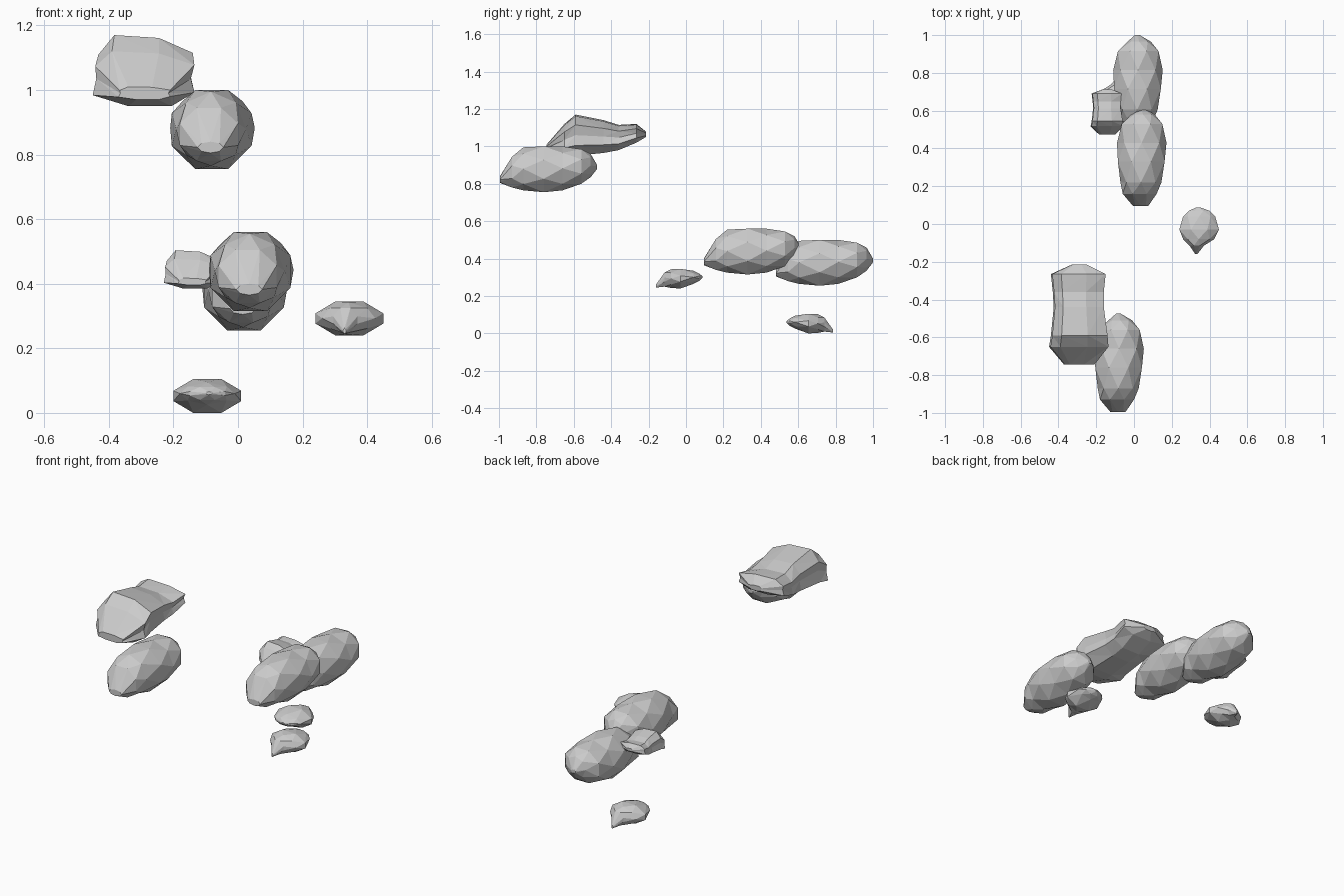
import bpy, bmesh
from math import cos, sin, pi

if "Cube" in bpy.data.objects:
    bpy.data.objects.remove(bpy.data.objects["Cube"])


def round_section(t):
    return cos(2 * pi * t), sin(2 * pi * t)


def lens_section(t):
    s = sin(2 * pi * t)
    return cos(2 * pi * t), s * abs(s) ** 0.35


BLOCK = [(1, -.5), (.93, .0), (1, .5), (.3, .92), (-.62, 1), (-.95, .45),
         (-.93, 0), (-1, -.6), (-.3, -1), (.55, -1)]


def block_section(t):
    return BLOCK[round(t * len(BLOCK)) % len(BLOCK)]


def rock_mesh(name, stations, section, sides, stagger):
    """Faceted loft along y; each station is (y, x min, x max, z min, z max)."""
    bm = bmesh.new()
    rings = []
    for j, (y, x0, x1, z0, z1) in enumerate(stations):
        off = 0.5 * (j % 2) if stagger else 0
        pts = [section((i + off) / sides) for i in range(sides)]
        mu = max(abs(p[0]) for p in pts)
        mw = max(abs(p[1]) for p in pts)
        rings.append([bm.verts.new(((x0 + x1) / 2 + u / mu * (x1 - x0) / 2, y,
                                    (z0 + z1) / 2 + w / mw * (z1 - z0) / 2))
                      for u, w in pts])
    for j in range(len(rings) - 1):
        a, b = rings[j], rings[j + 1]
        if j % 2:
            a, b = b, a
        for i in range(sides):
            k = (i + 1) % sides
            bm.faces.new((a[i], a[k], b[i]))
            bm.faces.new((a[k], b[k], b[i]))
    bm.faces.new(rings[0])
    bm.faces.new(rings[-1])
    bmesh.ops.recalc_face_normals(bm, faces=bm.faces)
    me = bpy.data.meshes.new(name)
    bm.to_mesh(me)
    bm.free()
    return me


def place(name, mesh, loc=(0, 0, 0), rot=0, scale=(1, 1, 1)):
    ob = bpy.data.objects.new(name, mesh)
    ob.location, ob.scale = loc, scale
    ob.rotation_euler.z = rot
    bpy.context.collection.objects.link(ob)


# Long rounded boulder, used three times
boulder = rock_mesh("boulder", [
    (-.995, -.125, -.045, .805, .84),
    (-.93, -.18, .0, .78, .945),
    (-.87, -.192, .025, .765, .995),
    (-.76, -.205, .042, .755, 1.0),
    (-.66, -.21, .052, .765, 1.0),
    (-.56, -.185, .03, .80, .985),
    (-.51, -.135, -.01, .835, .96),
    (-.475, -.095, -.07, .88, .9)], round_section, 8, True)
place("boulder_front", boulder)
place("boulder_middle", boulder, (.12, 1.09, -.44))
place("boulder_back", boulder, (.1, 1.475, -.5))

# Blocky slab, large and small
slab = rock_mesh("slab", [
    (-.745, -.37, -.21, .97, 1.01),
    (-.65, -.45, -.135, .95, 1.12),
    (-.59, -.44, -.14, .95, 1.17),
    (-.44, -.425, -.16, .965, 1.14),
    (-.36, -.43, -.16, .98, 1.115),
    (-.265, -.44, -.15, 1.02, 1.12),
    (-.215, -.33, -.25, 1.05, 1.08)], block_section, 10, False)
place("slab_large", slab)
place("slab_small", slab, (.0175, .81, -.128), 0, (.55, .45, .54))

# Flat pebble with a small spike, used twice
pebble = rock_mesh("pebble", [
    (-.16, .325, .335, .245, .262),
    (-.115, .295, .37, .25, .325),
    (-.08, .26, .425, .243, .343),
    (-.03, .24, .45, .24, .345),
    (.04, .26, .43, .265, .335),
    (.07, .29, .4, .28, .32),
    (.088, .33, .35, .296, .306)], lens_section, 8, True)
place("pebble_right", pebble)
place("pebble_low", pebble, (.25, .625, -.24), pi)
